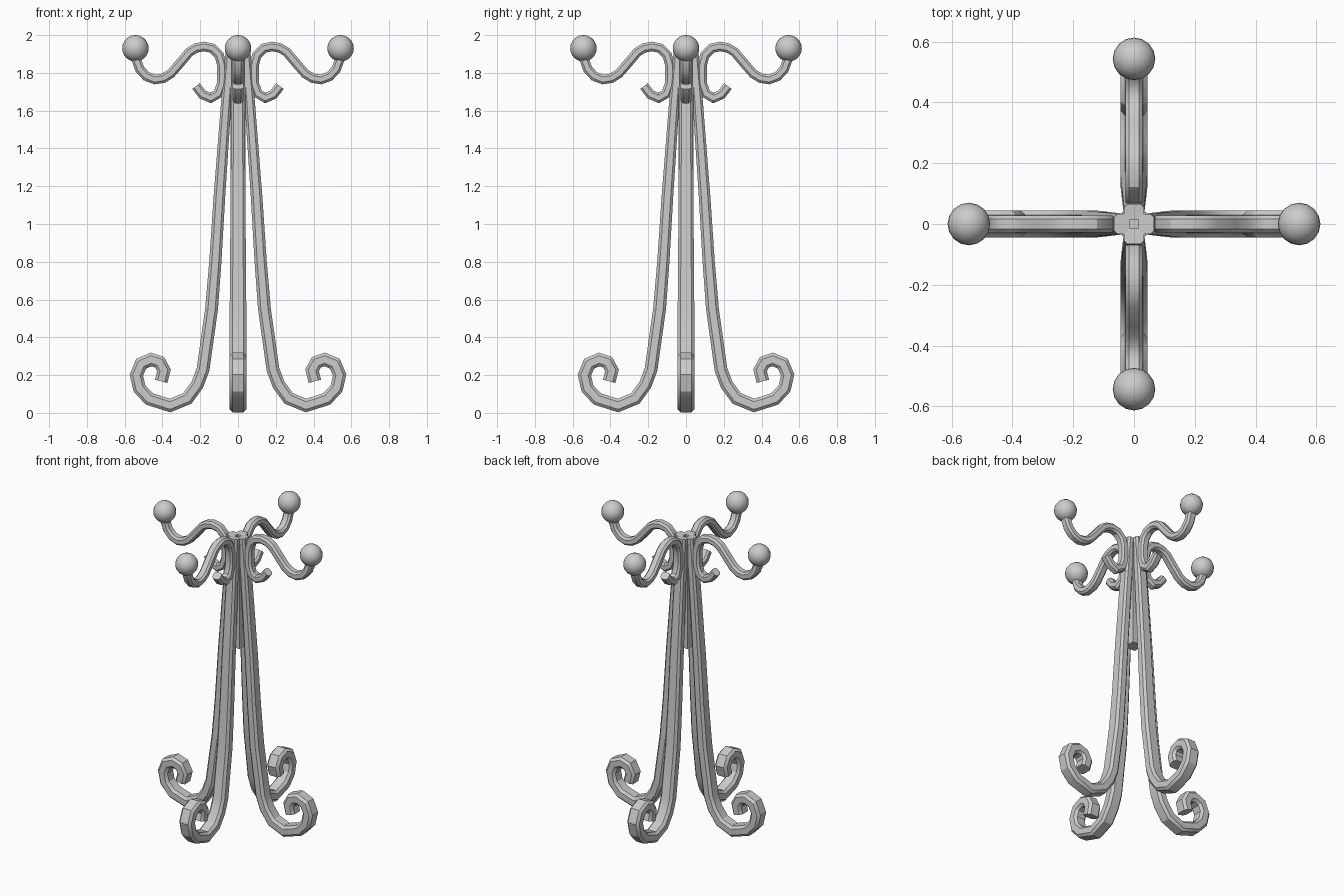
import bpy
import bmesh
from math import radians
from mathutils import Vector, Matrix

cube = bpy.data.objects.get("Cube")
if cube:
    bpy.data.objects.remove(cube, do_unlink=True)

metal = bpy.data.materials.new("grey metal")
metal.use_nodes = True
GREY = (0.6, 0.6, 0.6, 1)
metal.diffuse_color = GREY
metal.node_tree.nodes["Principled BSDF"].inputs["Base Color"].default_value = GREY


def finish(name, bm):
    """Turn a bmesh into a mesh with the shared material."""
    bmesh.ops.recalc_face_normals(bm, faces=bm.faces)
    mesh = bpy.data.meshes.new(name)
    bm.to_mesh(mesh)
    bm.free()
    mesh.materials.append(metal)
    return mesh


def bar(name, path, width, depth, chamfer, start=1.0, taper_count=1):
    """Sweep a chamfered bar along (x, z) points, mitred at each bend."""
    a, b, c = width / 2, depth / 2, chamfer
    corner = [(a, b - c), (a - c, b), (c - a, b), (-a, b - c)]
    profile = corner + [(-u, -v) for u, v in corner]
    pts = [Vector(p) for p in path]
    bm = bmesh.new()
    rings = []
    for i, p in enumerate(pts):
        before = (p - pts[max(i - 1, 0)]).normalized()
        after = (pts[min(i + 1, len(pts) - 1)] - p).normalized()
        tangent = (before + after).normalized()
        mitre = 1 / max(tangent.dot(after if after.length else before), 0.7)
        normal = Vector((-tangent.y, tangent.x)) * mitre
        s = start + (1 - start) * min(i / taper_count, 1)
        rings.append([bm.verts.new((p.x + normal.x * v * s, u * s,
                                    p.y + normal.y * v * s))
                      for u, v in profile])
    n = len(profile)
    for r0, r1 in zip(rings, rings[1:]):
        for k in range(n):
            bm.faces.new((r0[k], r0[(k + 1) % n], r1[(k + 1) % n], r1[k]))
    bm.faces.new(rings[0])
    bm.faces.new(rings[-1])
    return finish(name, bm)


# Long leg with a scrolled foot
leg = bar("leg", [
    (0.04, 1.915), (0.062, 1.65), (0.08, 1.4), (0.098, 1.15), (0.12, 0.8),
    (0.14, 0.55), (0.185, 0.23), (0.215, 0.15), (0.268, 0.077), (0.36, 0.039),
    (0.47, 0.074), (0.522, 0.13), (0.538, 0.2), (0.513, 0.26), (0.46, 0.283),
    (0.415, 0.268), (0.392, 0.225), (0.407, 0.167)],
    0.088, 0.068, 0.015, start=0.75, taper_count=5)

# Coat arm running from the small lower hook up and out to the ball
arm = bar("arm", [
    (0.222, 1.73), (0.187, 1.685), (0.145, 1.667), (0.105, 1.69),
    (0.086, 1.745), (0.085, 1.84), (0.1, 1.895), (0.135, 1.93), (0.18, 1.94),
    (0.222, 1.932), (0.258, 1.91), (0.317, 1.84), (0.355, 1.797),
    (0.395, 1.772), (0.44, 1.765), (0.485, 1.782), (0.52, 1.82),
    (0.538, 1.87), (0.543, 1.91)],
    0.057, 0.05, 0.012)

# Ball on the arm tip
bm = bmesh.new()
bmesh.ops.create_uvsphere(bm, u_segments=16, v_segments=12, radius=0.07,
                          matrix=Matrix.Translation((0.543, 0, 1.93)))
ball = finish("ball", bm)

# Hidden post that ties the legs together
bm = bmesh.new()
bmesh.ops.create_cube(bm, size=1, matrix=Matrix.Translation((0, 0, 1.53))
                      @ Matrix.Diagonal((0.08, 0.08, 0.7, 1)))
post = finish("center_post", bm)

parts = [bpy.data.objects.new("center_post", post)]
for angle, side in enumerate(("left", "back", "right", "front")):
    for mesh, part in ((leg, "leg"), (arm, "coat_arm"), (ball, "ball")):
        obj = bpy.data.objects.new(f"{side}_{part}", mesh)
        obj.rotation_euler.z = radians(90 * angle)
        parts.append(obj)

for obj in bpy.context.selected_objects:
    obj.select_set(False)
for obj in parts:
    bpy.context.collection.objects.link(obj)
    obj.select_set(True)
bpy.context.view_layer.objects.active = parts[0]
bpy.ops.object.shade_smooth_by_angle(angle=radians(30))
